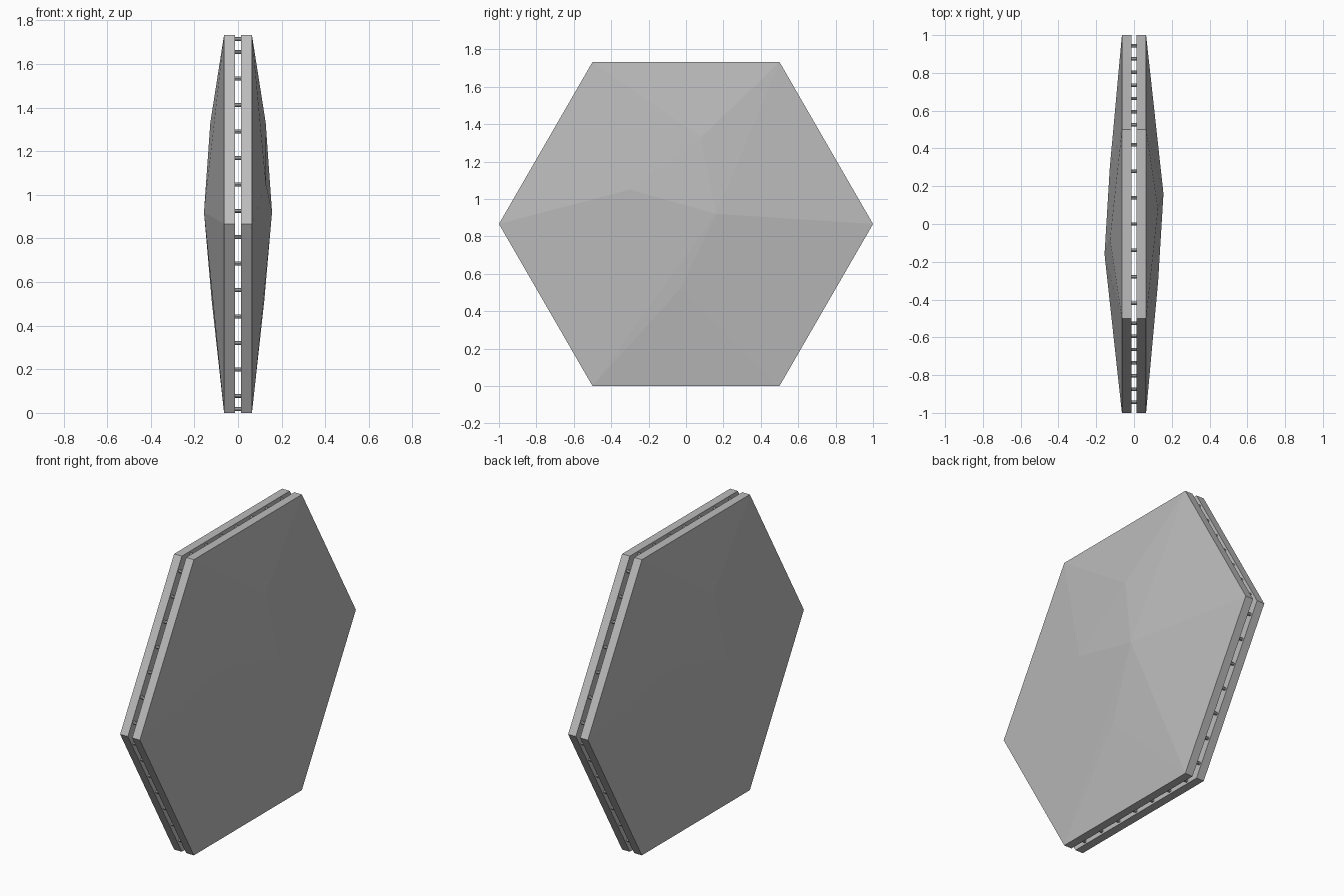
import bpy, bmesh, math
from mathutils import Matrix, Vector

cube = bpy.data.objects.get("Cube")
if cube:
    bpy.data.objects.remove(cube, do_unlink=True)

grey = bpy.data.materials.new("plain grey")
grey.use_nodes = True
colour = (0.5, 0.5, 0.5, 1)
grey.diffuse_color = colour
grey.node_tree.nodes["Principled BSDF"].inputs["Base Color"].default_value = colour

MID = math.sqrt(3) / 2          # height of the hexagon's centre
GAP, RIM = 0.014, 0.064         # inner and outer x of each plate's rim
corners = [Vector((math.cos(math.radians(a)), MID + math.sin(math.radians(a))))
           for a in range(0, 360, 60)]


def finish(bm, name):
    bmesh.ops.recalc_face_normals(bm, faces=bm.faces)
    mesh = bpy.data.meshes.new(name)
    bm.to_mesh(mesh)
    bm.free()
    mesh.materials.append(grey)
    obj = bpy.data.objects.new(name, mesh)
    bpy.context.collection.objects.link(obj)


# Hexagonal plate with an irregular, shallow faceted bulge (x, y, z)
bulge = [(0.156, 0.16, 0.92), (0.127, 0.08, 1.33),
         (0.128, -0.3, 1.05), (0.121, -0.03, 0.52)]


def plate(name, turn):
    bm = bmesh.new()
    for x in (GAP, RIM):
        for c in corners:
            bm.verts.new((x, c.x, c.y))
    for p in bulge:
        bm.verts.new(p)
    bmesh.ops.convex_hull(bm, input=bm.verts[:])
    bmesh.ops.dissolve_limit(bm, angle_limit=0.002, verts=bm.verts[:], edges=bm.edges[:])
    bm.transform(Matrix.Rotation(turn, 4, "Z"))
    finish(bm, name)


plate("left_plate", 0)
plate("right_plate", math.pi)

# Seven small pins joining the plates along each side of the hexagon
bm = bmesh.new()
for i, a in enumerate(corners):
    b = corners[(i + 1) % 6]
    inward = (Vector((0, MID)) - (a + b) / 2).normalized() * 0.018
    for k in range(7):
        p = a.lerp(b, 0.08 + 0.14 * k) + inward
        place = Matrix.Translation((0, p.x, p.y)) @ Matrix.Rotation(math.pi / 2, 4, "Y")
        bmesh.ops.create_cone(bm, cap_ends=True, segments=8, radius1=0.009,
                              radius2=0.009, depth=2 * GAP + 0.01, matrix=place)
finish(bm, "joining_pins")
